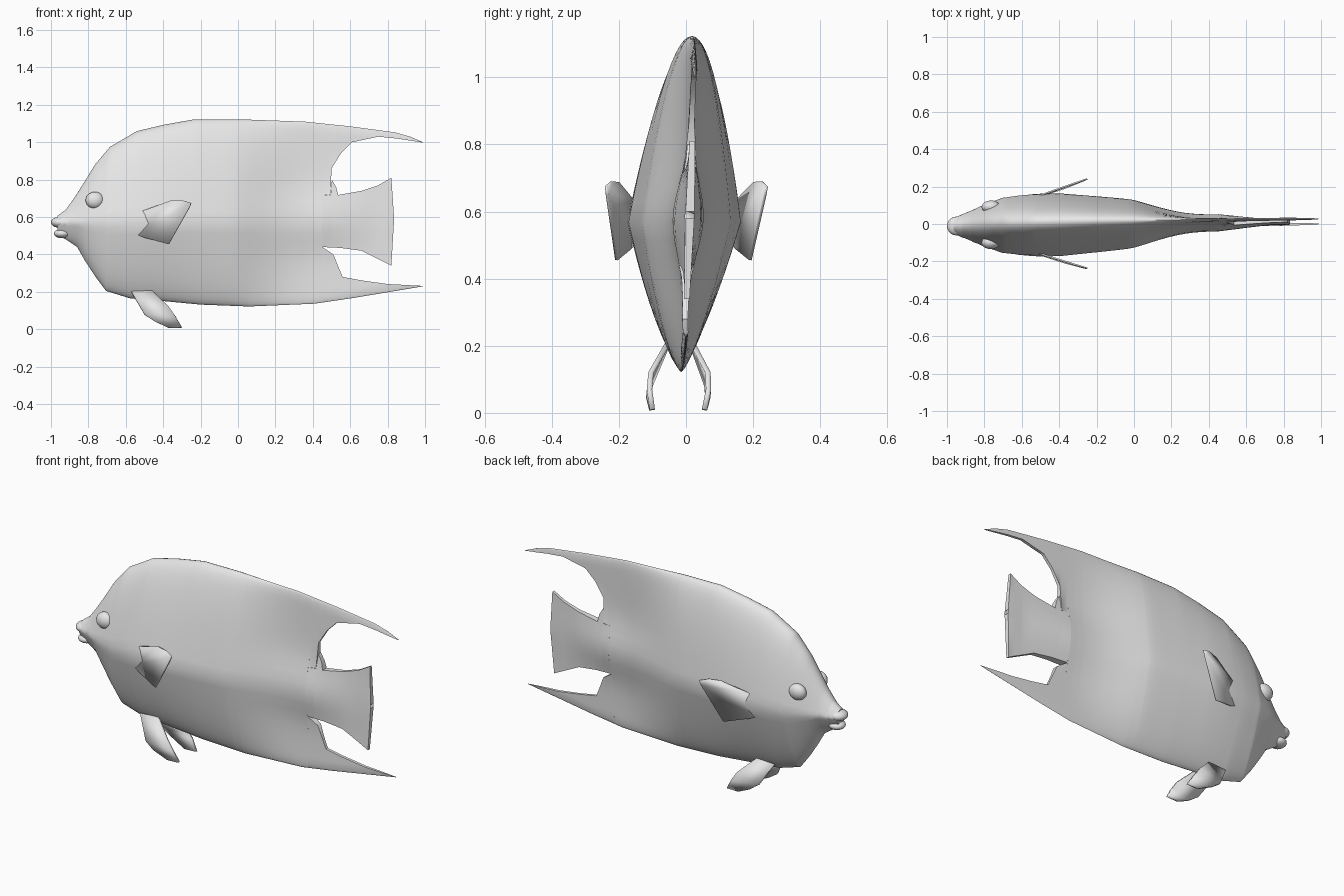
import bpy, bmesh, math

cube = bpy.data.objects.get("Cube")
if cube:
    bpy.data.objects.remove(cube)

grey = bpy.data.materials.new("plain_grey")
grey.use_nodes = True
grey.diffuse_color = (0.8, 0.8, 0.8, 1)
grey.node_tree.nodes["Principled BSDF"].inputs["Base Color"].default_value = grey.diffuse_color

# Outline curves as (x, value) knots
TOP = [(-1, .58), (-.92, .64), (-.87, .71), (-.82, .79), (-.765, .88), (-.685, .975), (-.54, 1.06),
       (-.39, 1.095), (-.23, 1.123), (0, 1.123), (.36, 1.11), (.6, 1.085), (.84, 1.053), (.92, 1.03), (.99, 1)]
BOTTOM = [(-1, .52), (-.92, .48), (-.86, .44), (-.82, .37), (-.765, .285), (-.705, .205), (-.575, .165),
          (-.39, .15), (-.2, .132), (.06, .122), (.41, .137), (.6, .165), (.81, .2), (.99, .23)]
WIDTH = [(-1, .03), (-.9, .07), (-.8, .115), (-.7, .15), (-.6, .165), (-.5, .17), (-.4, .168),
         (-.2, .15), (0, .13), (.2, .095), (.45, .05)]
DORSAL_LOW = [(.45, .715), (.495, .72), (.5, .86), (.55, .94), (.61, 1), (.75, 1.03), (.85, 1.02), (.99, .998)]
TAIL_HIGH = [(.45, .715), (.495, .718), (.502, .8), (.525, .76), (.535, .718), (.66, .74), (.75, .77), (.82, .81), (.834, .6)]
TAIL_LOW = [(.45, .44), (.55, .435), (.66, .42), (.82, .34), (.834, .58)]
ANAL_HIGH = [(.45, .44), (.51, .4), (.53, .35), (.56, .28), (.67, .26), (.8, .242), (.99, .232)]
MID = .57


def at(curve, x):
    """Linear interpolation along a knot list."""
    for (a, p), (b, q) in zip(curve, curve[1:]):
        if x <= b:
            return p + (q - p) * max(0, x - a) / (b - a)
    return curve[-1][1]


def lean(x, y, z):
    """The whole fish leans and turns very slightly."""
    return (x, y + .035 * (z - .55) + .012 * x, z)


def half_width(x, z):
    top, low = at(TOP, x), at(BOTTOM, x)
    if z > MID:
        body = max(0, (top - z) / (top - MID)) ** .5
    else:
        body = max(0, (z - low) / (MID - low)) ** .65
    body *= at(WIDTH, x)
    # towards the rear the body thins into flat fins around a thick tail root
    fade = max(.15, 1 - max(0, x - .45) * 3)
    fin = .008 + .038 * fade * math.exp(-((z - .58) / .14) ** 2)
    edge = max(0, min(top - z, z - low))
    fin *= min(1, edge / .04) ** .5
    s = max(0, min(1, (x + .05) / .5))
    s = s * s * (3 - 2 * s)
    return body * (1 - s) + fin * s


def finish(name, bm, angle=50):
    bmesh.ops.remove_doubles(bm, verts=bm.verts, dist=.0003)
    bmesh.ops.recalc_face_normals(bm, faces=bm.faces)
    mesh = bpy.data.meshes.new(name)
    bm.to_mesh(mesh)
    bm.free()
    mesh.materials.append(grey)
    obj = bpy.data.objects.new(name, mesh)
    bpy.context.collection.objects.link(obj)
    bpy.ops.object.select_all(action='DESELECT')
    obj.select_set(True)
    bpy.context.view_layer.objects.active = obj
    bpy.ops.object.shade_smooth_by_angle(angle=math.radians(angle))
    return obj


def loft(bm, low, high, start, end, steps, rows, cap=False):
    """Skin rings between two outline curves, as thick as half_width."""
    xs = {start + (end - start) * i / steps for i in range(steps + 1)}
    xs |= {k[0] for k in low + high if start < k[0] < end}
    rings = []
    for x in sorted(xs):
        a, b = at(low, x), at(high, x)
        zs = [a + (b - a) * (.5 - .5 * math.cos(math.pi * i / rows)) for i in range(rows + 1)]
        ring = [(x, -half_width(x, z), z) for z in zs]
        ring += [(x, half_width(x, z), z) for z in reversed(zs)]
        rings.append([bm.verts.new(lean(*p)) for p in ring])
    for r, s in zip(rings, rings[1:]):
        for i in range(len(r)):
            j = (i + 1) % len(r)
            bm.faces.new((r[i], r[j], s[j], s[i]))
    if cap:
        bm.faces.new(rings[0])


# Body, swept dorsal and anal fins, and tail share one thickness field
bm = bmesh.new()
loft(bm, BOTTOM, TOP, -.965, .45, 32, 28, cap=True)
loft(bm, DORSAL_LOW, TOP, .45, .99, 12, 12)
loft(bm, TAIL_LOW, TAIL_HIGH, .45, .834, 8, 14)
loft(bm, BOTTOM, ANAL_HIGH, .45, .99, 12, 12)
finish("body", bm)


def ellipsoid(name, centre, radii):
    bm = bmesh.new()
    bmesh.ops.create_uvsphere(bm, u_segments=20, v_segments=12, radius=1)
    for v in bm.verts:
        v.co = lean(*(c + r * k for c, r, k in zip(centre, radii, v.co)))
    finish(name, bm)


# Lips
ellipsoid("upper_lip", (-.95, 0, .572), (.05, .05, .03))
ellipsoid("lower_lip", (-.94, 0, .512), (.045, .045, .025))


def add_thickness(obj, amount):
    mod = obj.modifiers.new("thickness", 'SOLIDIFY')
    mod.thickness = amount
    mod.offset = 0


PECTORAL = [(-.55, .62), (-.49, .64), (-.36, .688), (-.3, .69), (-.25, .675), (-.26, .65), (-.37, .455), (-.5, .49), (-.55, .51)]
PELVIC = [((-.57, .2), (-.46, .205), .038), ((-.5, .08), (-.37, .12), .085),
          ((-.45, .045), (-.335, .07), .088), ((-.37, .008), (-.3, .01), .078)]

for side, label in ((-1, "left"), (1, "right")):
    # Eye bulge
    ellipsoid("eye_" + label, (-.765, side * .095, .69), (.05, .035, .045))

    # Flat side fin angled outward
    bm = bmesh.new()
    bm.faces.new([bm.verts.new(lean(x, side * (.16 + .33 * (x + .49)), z)) for x, z in PECTORAL])
    add_thickness(finish("pectoral_fin_" + label, bm, 30), .008)

    # Bent belly fin
    bm = bmesh.new()
    pairs = [[bm.verts.new(lean(x, side * y, z)) for x, z in (front, back)] for front, back, y in PELVIC]
    for p, q in zip(pairs, pairs[1:]):
        bm.faces.new((p[0], p[1], q[1], q[0]))
    add_thickness(finish("pelvic_fin_" + label, bm, 30), .016)
